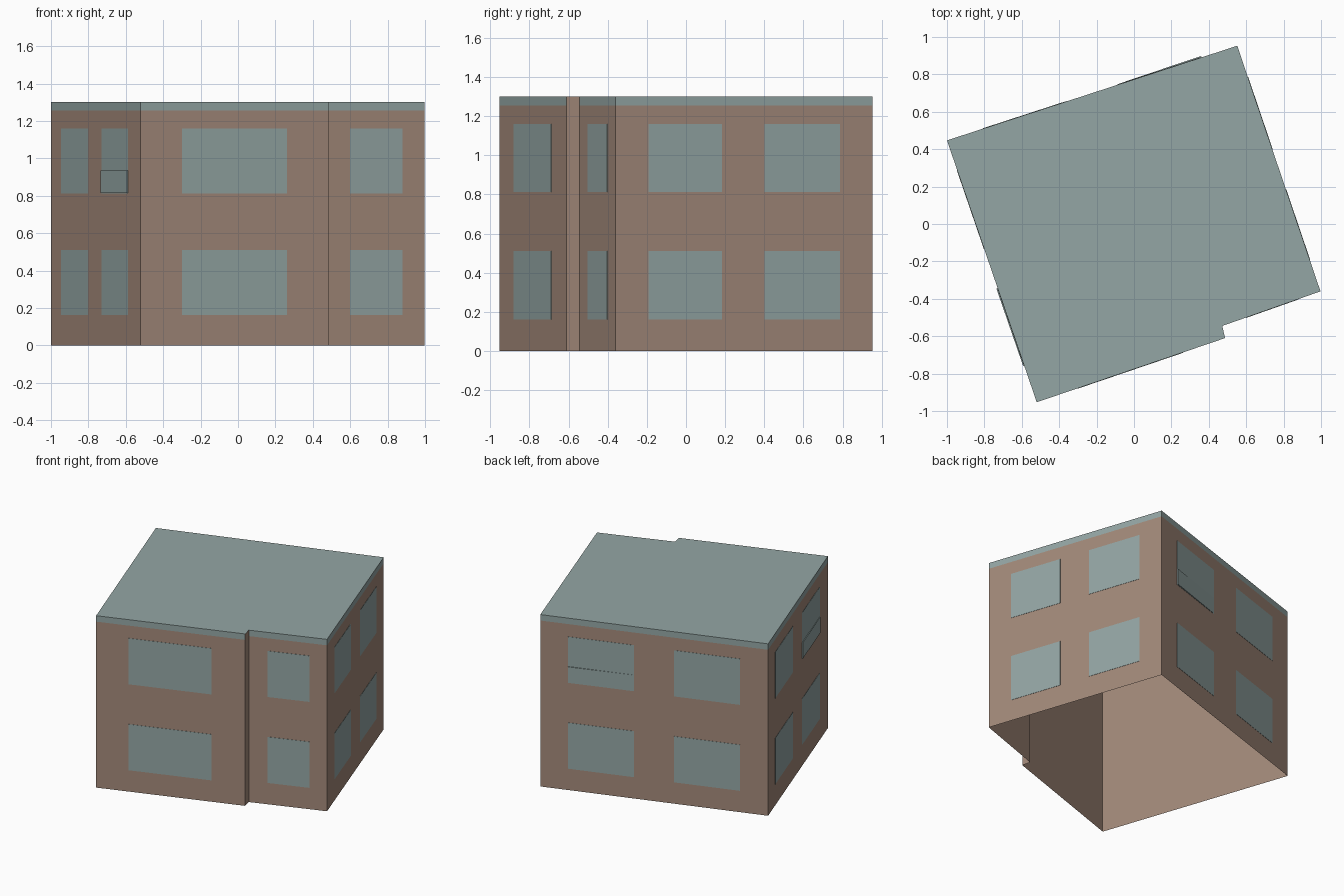
import bpy
from mathutils import Vector

cube = bpy.data.objects.get("Cube")
if cube:
    bpy.data.objects.remove(cube, do_unlink=True)


def material(name, rgb):
    m = bpy.data.materials.new(name)
    m.use_nodes = True
    m.diffuse_color = (*rgb, 1)
    m.node_tree.nodes["Principled BSDF"].inputs["Base Color"].default_value = (*rgb, 1)
    return m


brown = material("brown_wall", (0.365, 0.252, 0.194))
grey = material("grey_green", (0.296, 0.38, 0.373))

HEIGHT, TRIM = 1.30, 1.255
# Footprint corners, counter-clockwise from above
CORNERS = [Vector(c) for c in ((-1, 0.447), (-0.52, -0.953), (0.487, -0.61),
                               (0.472, -0.545), (0.997, -0.36), (0.552, 0.953))]
WALLS = list(zip(CORNERS, CORNERS[1:] + CORNERS[:1]))
LEFT, FRONT, STEP, BAY, RIGHT, BACK = range(6)


def add_mesh(name, verts, faces, mat):
    mesh = bpy.data.meshes.new(name)
    mesh.from_pydata(verts, [], faces)
    mesh.materials.append(mat)
    obj = bpy.data.objects.new(name, mesh)
    bpy.context.collection.objects.link(obj)
    return obj


def wall_strip(name, walls, z0, z1, mat):
    """Upright single-sided panels along the chosen sides of the footprint."""
    verts, faces = [], []
    for a, b in walls:
        n = len(verts)
        verts += [(*a, z0), (*b, z0), (*b, z1), (*a, z1)]
        faces.append((n, n + 1, n + 2, n + 3))
    return add_mesh(name, verts, faces, mat)


def plate(name, wall, t0, t1, z0, z1, d0, d1):
    """Thin plate on a wall; d0 and d1 are how far its two ends stand out."""
    a, b = WALLS[wall]
    along = b - a
    out = Vector((along.y, -along.x)).normalized()
    p, q = a + along * t0, a + along * t1
    ring = [(p, z0, d0), (q, z0, d1), (q, z1, d1), (p, z1, d0)]
    verts = [(*c, z) for c, z, d in ring] + [(*(c + out * d), z) for c, z, d in ring]
    sides = [(i, (i + 1) % 4, (i + 1) % 4 + 4, i + 4) for i in range(4)]
    return add_mesh(name, verts, sides + [(4, 5, 6, 7)], grey)


# Open-bottomed shell: walls, roof edge band (skipping the step) and flat roof
wall_strip("walls", WALLS, 0, TRIM, brown)
wall_strip("step_wall_top", [WALLS[STEP]], TRIM, HEIGHT, brown)
wall_strip("roof_edge", [w for i, w in enumerate(WALLS) if i != STEP], TRIM, HEIGHT, grey)
add_mesh("roof", [(*c, HEIGHT) for c in CORNERS], [tuple(range(6))], grey)

# Windows: spans along each wall, repeated on both storeys
SPANS = {
    "left": (LEFT, [(0.115, 0.415), (0.565, 0.86)]),
    "front": (FRONT, [(0.218, 0.775)]),
    "bay": (BAY, [(0.24, 0.775)]),
    "right": (RIGHT, [(0.128, 0.414), (0.58, 0.872)]),
    "back": (BACK, [(0.123, 0.412), (0.588, 0.877)]),
}
for side, (wall, spans) in SPANS.items():
    for storey, sill in (("lower", 0.162), ("upper", 0.812)):
        for i, (t0, t1) in enumerate(spans, 1):
            plate(f"{side}_{storey}_window_{i}", wall, t0, t1, sill, sill + 0.348, 0.002, 0.002)

# Raised lower panes on two upper windows
plate("left_raised_pane", LEFT, 0.565, 0.86, 0.814, 0.935, 0.007, 0.006)
plate("back_raised_pane", BACK, 0.123, 0.412, 0.814, 0.935, 0.008, 0.003)
